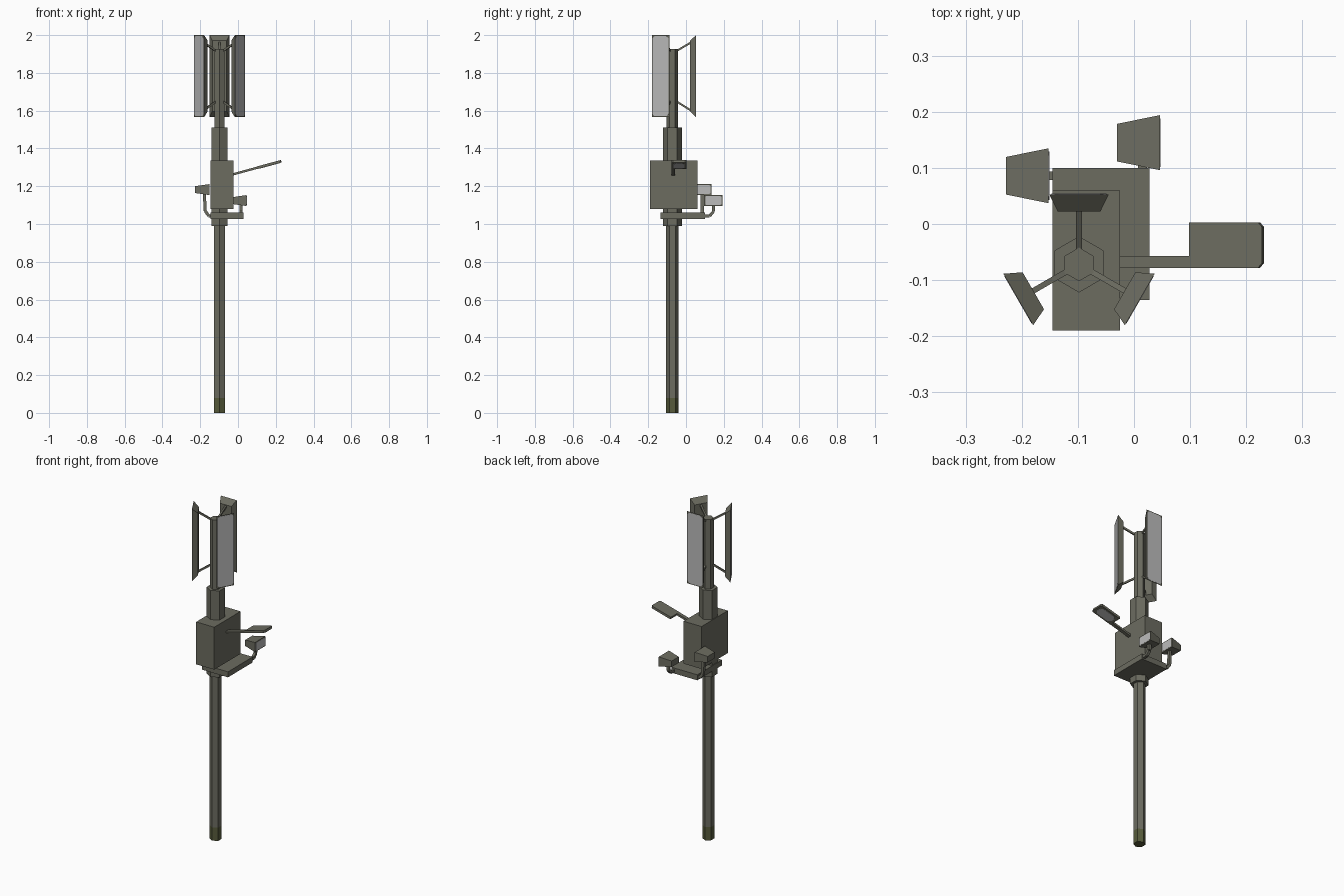
import bpy, bmesh, math
from mathutils import Matrix, Vector

if "Cube" in bpy.data.objects:
    bpy.data.objects.remove(bpy.data.objects["Cube"])


def material(name, rgb):
    m = bpy.data.materials.new(name)
    m.diffuse_color = (*rgb, 1)
    m.use_nodes = True
    m.node_tree.nodes["Principled BSDF"].inputs["Base Color"].default_value = m.diffuse_color
    return m


BODY = material("weathered_grey", (0.150, 0.150, 0.118))
LIGHT = material("light_grey", (0.50, 0.50, 0.50))
MOSS = material("mossy_base", (0.095, 0.105, 0.045))

AX, AY = -0.098, -0.072  # mast axis


def finish(name, bm, mat, matrix=Matrix()):
    bmesh.ops.recalc_face_normals(bm, faces=bm.faces)
    me = bpy.data.meshes.new(name)
    bm.to_mesh(me)
    bm.free()
    me.materials.append(mat)
    ob = bpy.data.objects.new(name, me)
    ob.matrix_world = matrix
    bpy.context.collection.objects.link(ob)
    return ob


def frustum(name, mat, matrix, x0, size0, x1, size1):
    """Block along local x, with (y, z) sizes at each end."""
    bm = bmesh.new()
    rings = []
    for x, (w, h) in ((x0, size0), (x1, size1)):
        rings.append([bm.verts.new((x, sy * w / 2, sz * h / 2))
                      for sy, sz in ((-1, -1), (1, -1), (1, 1), (-1, 1))])
    a, b = rings
    bm.faces.new(a)
    bm.faces.new(b)
    for i in range(4):
        j = (i + 1) % 4
        bm.faces.new((a[i], a[j], b[j], b[i]))
    return finish(name, bm, mat, matrix)


def box(name, mat, lo, hi):
    c = [(p + q) / 2 for p, q in zip(lo, hi)]
    d = [q - p for p, q in zip(lo, hi)]
    return frustum(name, mat, Matrix.Translation(c), -d[0] / 2, d[1:], d[0] / 2, d[1:])


def beam(name, p, q, w, h):
    p, q = Vector(p), Vector(q)
    d = q - p
    m = Matrix.Translation(p) @ d.to_track_quat('X', 'Z').to_matrix().to_4x4()
    return frustum(name, BODY, m, 0, (w, h), d.length, (w, h))


def face_plate(name, matrix, x, w, h, cut):
    """Thin plate with clipped corners, standing just proud of local x."""
    bm = bmesh.new()
    pts = []
    for sy, sz, flip in ((1, 1, 0), (-1, 1, 1), (-1, -1, 0), (1, -1, 1)):
        corner = [(sy * w / 2, sz * (h / 2 - cut)), (sy * (w / 2 - cut), sz * h / 2)]
        pts += corner[::-1] if flip else corner
    f = bm.faces.new([bm.verts.new((x - 0.001, *p)) for p in pts])
    ext = bmesh.ops.extrude_face_region(bm, geom=[f])
    bmesh.ops.translate(bm, vec=(0.002, 0, 0),
                        verts=[v for v in ext["geom"] if isinstance(v, bmesh.types.BMVert)])
    return finish(name, bm, LIGHT, matrix)


def hex_tube(name, mat, r, z0, z1):
    bm = bmesh.new()
    bmesh.ops.create_cone(bm, cap_ends=True, segments=6, radius1=r, radius2=r, depth=z1 - z0)
    ob = finish(name, bm, mat, Matrix.Translation((AX, AY, (z0 + z1) / 2)))
    return ob


# Mast
hex_tube("mast_foot", MOSS, 0.033, 0, 0.08)
hex_tube("lower_mast", BODY, 0.033, 0.08, 1.0)
hex_tube("mast_sleeve", BODY, 0.05, 0.99, 1.51)
hex_tube("upper_mast", BODY, 0.030, 1.5, 1.927)

# Equipment cabinet and platform below it
box("cabinet", BODY, (-0.145, -0.19, 1.08), (-0.025, 0.06, 1.335))
box("platform", BODY, (-0.145, -0.135, 1.027), (0.028, 0.10, 1.06))

# Three antenna panels around the mast, each on two struts
for i in range(3):
    rot = Matrix.Translation((AX, AY, 0)) @ Matrix.Rotation(math.radians(90 + 120 * i), 4, 'Z')
    m = rot @ Matrix.Translation((0, 0, 1.783))
    frustum(f"antenna_panel_{i}", BODY, m, 0.094, (0.076, 0.375), 0.125, (0.106, 0.434))
    face_plate(f"antenna_face_{i}", m, 0.125, 0.098, 0.424, 0.012)
    for k, (za, zb) in enumerate(((1.915, 1.962), (1.65, 1.60))):
        beam(f"antenna_strut_{i}_{k}", rot @ Vector((0.02, 0, za)),
             rot @ Vector((0.100, 0, zb)), 0.010, 0.010)

# Two floodlights facing +x on bent arms
floods = (
    ((0.008, 0.145, 1.124), ((0.015, 0.145, 1.11), (0.015, 0.145, 1.065), (0.015, 0.125, 1.043), (0.015, 0.08, 1.043))),
    ((-0.19, 0.086, 1.182), ((-0.178, 0.086, 1.17), (-0.174, 0.086, 1.07), (-0.155, 0.086, 1.043), (-0.12, 0.086, 1.043))),
)
for i, (centre, path) in enumerate(floods):
    m = Matrix.Translation(centre)
    frustum(f"floodlight_{i}", BODY, m, -0.038, (0.067, 0.036), 0.038, (0.098, 0.058))
    face_plate(f"floodlight_lens_{i}", m, 0.038, 0.086, 0.048, 0.006)
    for k in range(3):
        beam(f"floodlight_arm_{i}_{k}", path[k], path[k + 1], 0.016, 0.016)

# Street lamp: sloping arm, flat head with clipped end, lens underneath
slope = Matrix.Translation((-0.03, 0, 1.262)) @ Matrix.Rotation(-math.radians(15.2), 4, 'Y')
frustum("lamp_arm", BODY, slope @ Matrix.Translation((0, -0.0675, 0)),
        -0.02, (0.021, 0.012), 0.14, (0.021, 0.012))
bm = bmesh.new()
outline = ((0.135, -0.078), (0.262, -0.078), (0.269, -0.070), (0.269, -0.005), (0.262, 0.003), (0.135, 0.003))
f = bm.faces.new([bm.verts.new((x, y, -0.007)) for x, y in outline])
ext = bmesh.ops.extrude_face_region(bm, geom=[f])
bmesh.ops.translate(bm, vec=(0, 0, 0.014),
                    verts=[v for v in ext["geom"] if isinstance(v, bmesh.types.BMVert)])
finish("lamp_head", bm, BODY, slope)
face_plate("lamp_lens", slope @ Matrix.Translation((0.203, -0.0375, 0)) @ Matrix.Rotation(math.radians(90), 4, 'Y'),
           0.007, 0.058, 0.105, 0.016)
